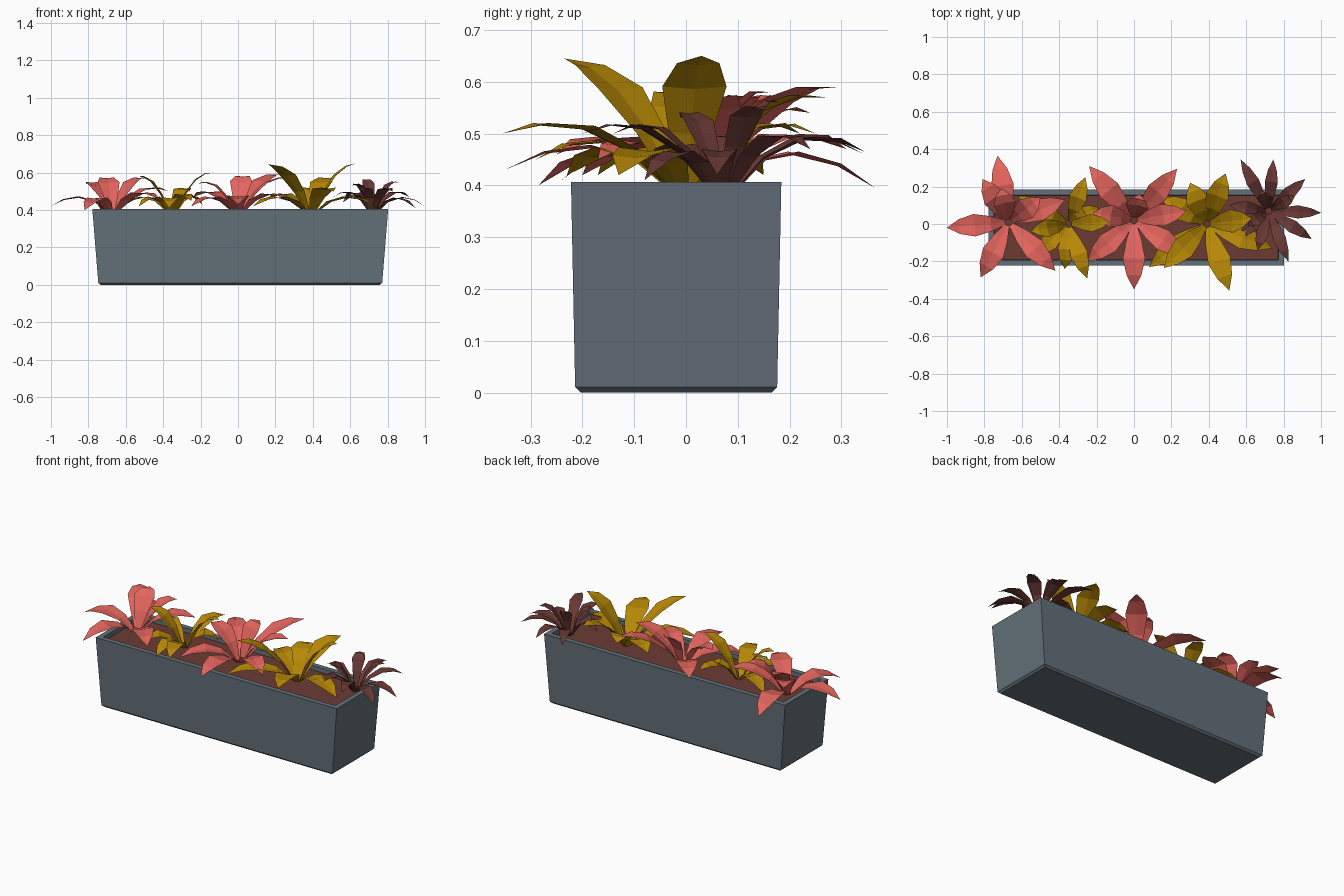
import bpy, bmesh
from mathutils import Vector

if "Cube" in bpy.data.objects:
    bpy.data.objects.remove(bpy.data.objects["Cube"])


def material(name, col):
    m = bpy.data.materials.new(name)
    m.diffuse_color = (*col, 1)
    m.use_nodes = True
    m.node_tree.nodes["Principled BSDF"].inputs["Base Color"].default_value = m.diffuse_color
    return m


SLATE = material("slate grey", (0.125, 0.16, 0.19))
SOIL = material("brown soil", (0.15, 0.043, 0.034))
CORAL = material("coral leaf", (0.77, 0.13, 0.11))
GOLD = material("gold leaf", (0.48, 0.25, 0.002))
MAROON = material("maroon leaf", (0.14, 0.04, 0.034))


def finish(bm, name, mat):
    me = bpy.data.meshes.new(name)
    bm.to_mesh(me)
    bm.free()
    me.materials.append(mat)
    ob = bpy.data.objects.new(name, me)
    bpy.context.collection.objects.link(ob)
    return ob


CX, CY = 0.012, -0.019


def ring(bm, hx, hy, z):
    return [bm.verts.new((CX + sx * hx, CY + sy * hy, z))
            for sx, sy in ((-1, -1), (1, -1), (1, 1), (-1, 1))]


# Tapered trough with chamfered foot, rim and hollow inside
bm = bmesh.new()
rings = [ring(bm, *r) for r in ((0.747, 0.184, 0), (0.759, 0.195, 0.011), (0.791, 0.203, 0.407),
                                (0.761, 0.173, 0.407), (0.758, 0.171, 0.36))]
for a, b in zip(rings, rings[1:]):
    for i in range(4):
        j = (i + 1) % 4
        bm.faces.new((a[i], a[j], b[j], b[i]))
bm.faces.new(rings[0][::-1])
bm.faces.new(rings[-1])
finish(bm, "planter_box", SLATE)

# Soil surface
bm = bmesh.new()
bm.faces.new(ring(bm, 0.759, 0.172, 0.382))
finish(bm, "soil", SOIL)


# One arching leaf: a slightly folded strip along a quadratic curve, pointed at the tip
def leaf(bm, base, tip, width):
    base, tip = Vector(base), Vector(tip)
    flat = Vector((tip.x - base.x, tip.y - base.y, 0))
    side = Vector((-flat.y, flat.x, 0)).normalized()
    ctrl = base + flat * 0.45
    ctrl.z = 0.53 + 0.42 * max(0, tip.z - 0.42)
    rows = []
    for t, w in ((0, 0.2), (0.28, 0.68), (0.56, 1), (0.8, 0.66)):
        p = base * (1 - t) ** 2 + ctrl * 2 * t * (1 - t) + tip * t * t
        tan = ((ctrl - base) * (1 - t) + (tip - ctrl) * t).normalized()
        lift = tan.cross(side) * width * w * 0.06
        half = side * width * w * 0.5
        rows.append([bm.verts.new(q) for q in (p - half + lift, p, p + half + lift)])
    for a, b in zip(rows, rows[1:]):
        for i in (0, 1):
            bm.faces.new((a[i + 1], a[i], b[i], b[i + 1]))
    end = bm.verts.new(tip)
    for i in (0, 1):
        bm.faces.new((rows[-1][i + 1], rows[-1][i], end))


# Plants: name, material, centre, leaf width, leaf tips
PLANTS = [
    ("coral_plant_left", CORAL, (-0.67, 0.01), 0.12,
     [(-1, -0.02, 0.42), (-0.73, 0.365, 0.395), (-0.82, -0.285, 0.4), (-0.42, -0.25, 0.46),
      (-0.37, 0.13, 0.5), (-0.81, 0.24, 0.54), (-0.50, 0.14, 0.57), (-0.71, 0.19, 0.57)]),
    ("gold_plant_left", GOLD, (-0.35, 0), 0.095,
     [(-0.26, 0.25, 0.5), (-0.13, 0.01, 0.6), (-0.25, -0.29, 0.45), (-0.37, -0.24, 0.41),
      (-0.55, -0.04, 0.58), (-0.62, 0.15, 0.42), (-0.19, 0.09, 0.43), (-0.53, -0.17, 0.42)]),
    ("coral_plant_middle", CORAL, (0, 0.02), 0.12,
     [(-0.24, 0.31, 0.47), (0.23, 0.295, 0.59), (-0.22, 0.06, 0.54), (-0.25, -0.2, 0.42),
      (0, -0.35, 0.43), (0.28, -0.17, 0.45), (0.28, 0.07, 0.57), (0.03, 0.16, 0.58)]),
    ("gold_plant_right", GOLD, (0.39, 0), 0.125,
     [(0.49, 0.27, 0.57), (0.63, 0.03, 0.65), (0.3, 0.22, 0.5), (0.15, 0.14, 0.45),
      (0.16, -0.235, 0.645), (0.51, -0.355, 0.5), (0.74, -0.13, 0.42), (0.08, -0.23, 0.42)]),
    ("maroon_plant", MAROON, (0.72, 0.07), 0.07,
     [(0.57, 0.345, 0.465), (0.745, 0.345, 0.46), (0.915, 0.24, 0.47), (1, 0.06, 0.42),
      (0.95, -0.08, 0.41), (0.825, -0.2, 0.5), (0.66, -0.14, 0.5), (0.51, 0.1, 0.47),
      (0.86, 0.15, 0.545), (0.68, 0.18, 0.56), (0.61, -0.01, 0.53), (0.56, -0.07, 0.44)]),
]
for name, mat, (x, y), width, tips in PLANTS:
    bm = bmesh.new()
    for tip in tips:
        out = Vector((tip[0] - x, tip[1] - y)).normalized() * 0.015
        leaf(bm, (x + out.x, y + out.y, 0.378), tip, width)
    finish(bm, name, mat)
